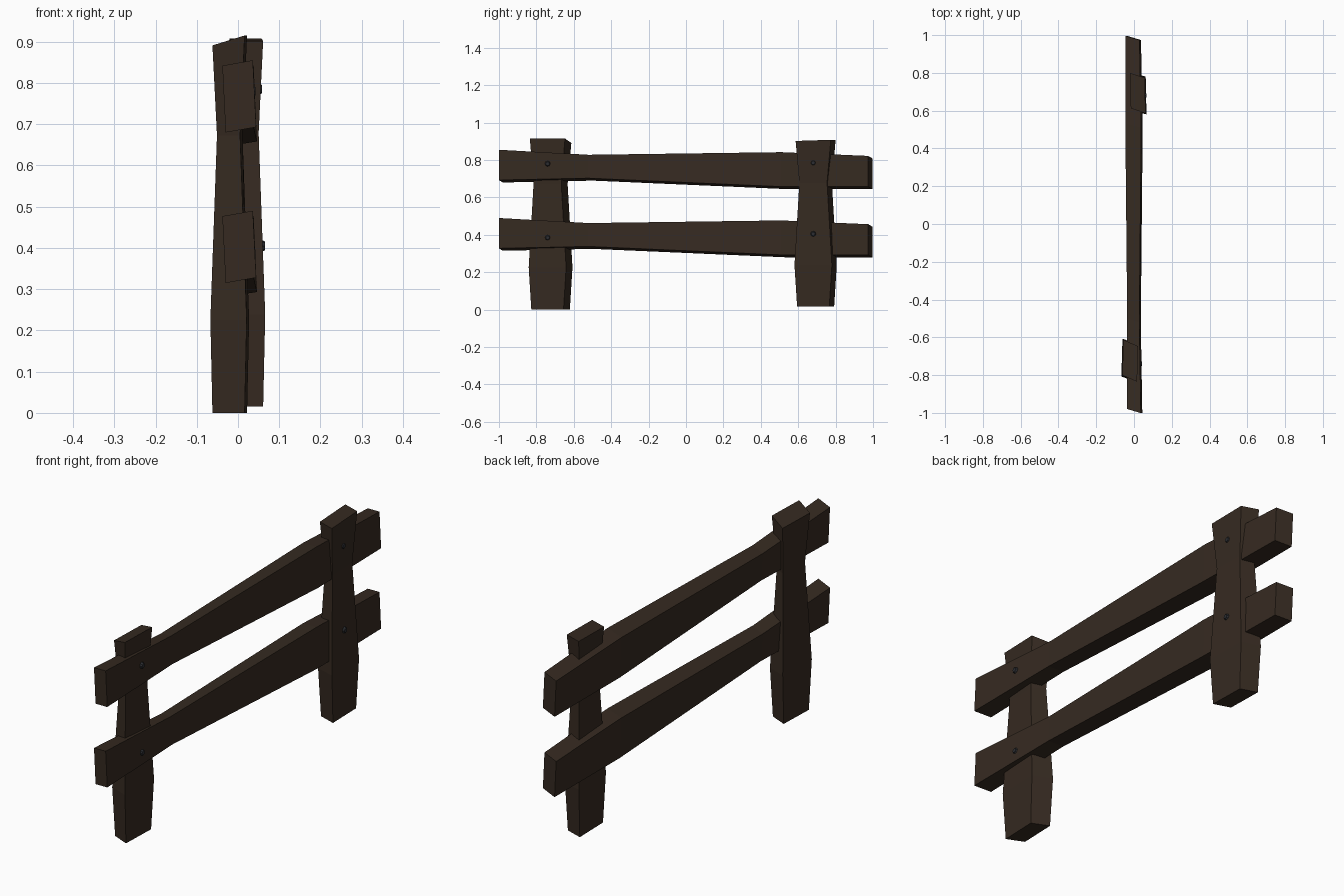
import bpy, bmesh
from math import pi
from mathutils import Matrix

if "Cube" in bpy.data.objects:
    bpy.data.objects.remove(bpy.data.objects["Cube"])


def material(name, rgb):
    m = bpy.data.materials.new(name)
    m.diffuse_color = (*rgb, 1)
    m.use_nodes = True
    m.node_tree.nodes["Principled BSDF"].inputs["Base Color"].default_value = m.diffuse_color
    return m


WOOD = material("dark_wood", (0.036, 0.023, 0.015))
IRON = material("dark_iron", (0.025, 0.027, 0.032))


def finish(bm, name, mat):
    bmesh.ops.recalc_face_normals(bm, faces=bm.faces)
    me = bpy.data.meshes.new(name)
    bm.to_mesh(me)
    bm.free()
    me.materials.append(mat)
    bpy.context.collection.objects.link(bpy.data.objects.new(name, me))


def loft(name, rings):
    # Skin a beam through four-cornered rings and cap both ends
    bm = bmesh.new()
    vs = [[bm.verts.new(p) for p in r] for r in rings]
    for a, b in zip(vs, vs[1:]):
        for i in range(4):
            j = (i + 1) % 4
            bm.faces.new((a[i], a[j], b[j], b[i]))
    bm.faces.new(vs[0])
    bm.faces.new(vs[-1])
    finish(bm, name, WOOD)


# Rails: y, centre x, half thickness, lowest z, highest z
RAIL = [(-0.99, 0.003, 0.037, 0.68, 0.855), (-0.51, 0.0, 0.032, 0.69, 0.828),
        (0.52, 0.0, 0.042, 0.645, 0.842), (0.985, -0.004, 0.037, 0.645, 0.822)]


def rail(name, dz):
    rings = []
    for y, cx, h, lo, hi in RAIL:
        t, s, k = 0.013, 0.004, 0.011   # roll, lean and skew of the section
        rings.append([(cx - h + s, y + k, lo + dz), (cx + h + s, y - k, lo + t + dz),
                      (cx + h - s, y - k, hi + dz), (cx - h - s, y + k, hi - t + dz)])
    loft(name, rings)


rail("upper_rail", 0)
rail("lower_rail", -0.365)

# Posts: z fraction, half width in x, half width in y
POST = [(0, 0.039, 0.086), (0.25, 0.044, 0.100), (0.745, 0.028, 0.074), (1, 0.039, 0.094)]


def post(name, cx, cy, z0, z1, yaw, twist, roll, pitch):
    rings = []
    for f, hx, hy in POST:
        z = z0 + f * (z1 - z0)
        top = 1 if f == 1 else 0
        rings.append([(cx + sx * hx + sy * twist, cy + sy * hy - sx * yaw,
                       z + top * (sx * roll + sy * pitch))
                      for sx, sy in ((-1, -1), (1, -1), (1, 1), (-1, 1))])
    loft(name, rings)


post("near_post", -0.02, -0.724, 0.0, 0.903, 0.017, 0.003, 0.012, 0.0)
post("far_post", 0.02, 0.693, 0.016, 0.905, 0.013, -0.002, 0.0, 0.003)

# Bolt heads on the outer faces
for n, (x, y, z) in enumerate([(0.036, -0.74, 0.78), (0.036, -0.74, 0.385),
                               (0.051, 0.68, 0.785), (0.059, 0.68, 0.405)]):
    bm = bmesh.new()
    bmesh.ops.create_cone(bm, cap_ends=True, segments=8, radius1=0.018, radius2=0.01, depth=0.014,
                          matrix=Matrix.Translation((x, y, z)) @ Matrix.Rotation(pi / 2, 4, 'Y'))
    finish(bm, f"bolt_head_{n + 1}", IRON)
